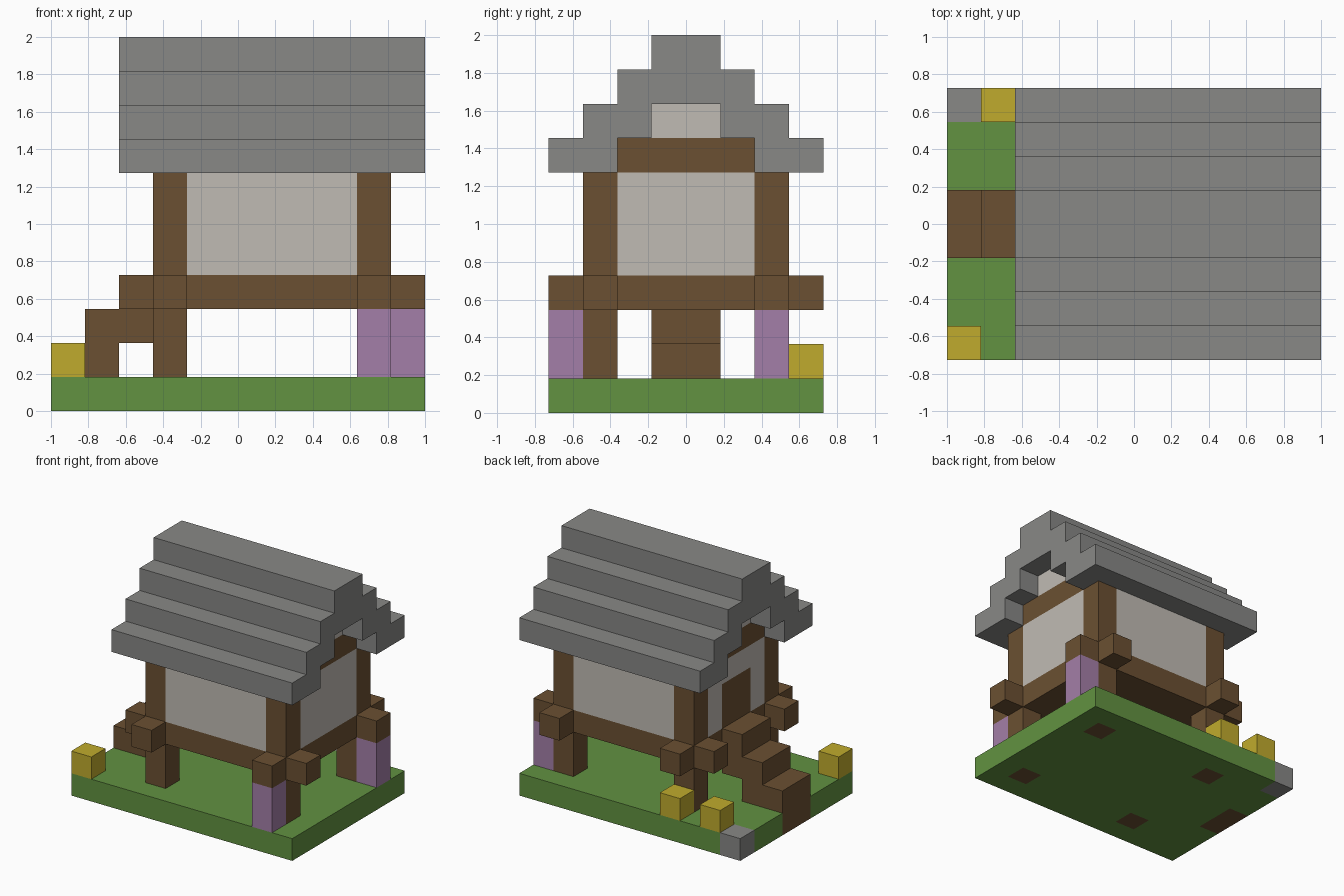
import bpy
import bmesh
from mathutils import Vector
from itertools import product

if "Cube" in bpy.data.objects:
    bpy.data.objects.remove(bpy.data.objects["Cube"], do_unlink=True)

U = 2 / 11                                   # edge of one block
ORIGIN = Vector((-1, -4 * U, 0))             # corner of the block grid


def linear(c):
    c /= 255
    return c / 12.92 if c <= 0.04045 else ((c + 0.055) / 1.055) ** 2.4


def material(name, *rgb):
    m = bpy.data.materials.new(name)
    m.use_nodes = True
    colour = [linear(c) for c in rgb] + [1]
    m.diffuse_color = colour
    bsdf = m.node_tree.nodes["Principled BSDF"]
    bsdf.inputs["Base Color"].default_value = colour
    bsdf.inputs["Roughness"].default_value = 0.9
    return m


grass = material("grass green", 98, 146, 65)
wood = material("wood brown", 107, 80, 50)
stone = material("stone grey", 136, 136, 134)
plaster = material("plaster white", 192, 187, 180)
purple = material("purple", 164, 127, 168)
yellow = material("yellow", 192, 171, 45)


def span(xs, ys, zs):
    """Set of grid cells; each argument is one index or an inclusive pair."""
    rs = [range(a, b + 1) for a, b in
          ((r if isinstance(r, tuple) else (r, r)) for r in (xs, ys, zs))]
    return set(product(*rs))


def build(name, cells, mat, merge=True):
    """Make one mesh from the outer faces of a set of cells."""
    bm = bmesh.new()
    for cell in cells:
        for axis, side in product(range(3), (0, 1)):
            near = list(cell)
            near[axis] += 2 * side - 1
            if tuple(near) in cells:
                continue
            u, v = (axis + 1) % 3, (axis + 2) % 3
            quad = []
            for du, dv in ((0, 0), (1, 0), (1, 1), (0, 1)):
                p = Vector(cell)
                p[axis] += side
                p[u] += du
                p[v] += dv
                quad.append(bm.verts.new(p * U + ORIGIN))
            bm.faces.new(quad if side else quad[::-1])
    bmesh.ops.remove_doubles(bm, verts=bm.verts, dist=U / 100)
    if merge:
        bmesh.ops.dissolve_limit(bm, angle_limit=0.02, verts=bm.verts, edges=bm.edges)
    mesh = bpy.data.meshes.new(name)
    bm.to_mesh(mesh)
    bm.free()
    mesh.materials.append(mat)
    obj = bpy.data.objects.new(name, mesh)
    bpy.context.collection.objects.link(obj)


# Steps rising to the door, the lowest one set into the ground
steps = span(0, (3, 4), (0, 1)) | span(1, (3, 4), (1, 2)) | span(2, (3, 4), (2, 3))
build("entrance_steps", steps, wood)

# Stilts, corner posts and the crossed beam ends at each corner
sunk = set(steps)
for x, side in ((3, "right"), (9, "left")):
    for y, end in ((1, "front"), (6, "back")):
        stilt = span(x, y, (0, 2))
        sunk |= stilt
        build(f"stilt_{end}_{side}", stilt, wood)
        build(f"corner_post_{end}_{side}", span(x, y, (4, 6)), wood)
        out_x = x - 1 if x == 3 else x + 1
        out_y = y - 1 if y == 1 else y + 1
        build(f"beam_end_x_{end}_{side}", span(out_x, y, 3), wood)
        build(f"beam_end_y_{end}_{side}", span(x, out_y, 3), wood)

# Ground with a corner stone
corner = span(0, 7, 0)
build("corner_stone", corner, stone)
build("ground", span((0, 10), (0, 7), 0) - sunk - corner, grass, merge=False)

# Raised floor
build("floor", span((3, 9), (1, 6), 3), wood)

# Walls between the posts, with the door in the right wall
door = span(3, (3, 4), (4, 5))
build("door", door, wood)
build("front_wall", span((4, 8), 1, (4, 6)), plaster)
build("back_wall", span((4, 8), 6, (4, 6)), plaster)
build("left_wall", span(9, (2, 5), (4, 6)), plaster)
build("right_wall", span(3, (2, 5), (4, 6)) - door, plaster)

# Gables
for x, side in ((3, "right"), (9, "left")):
    build(f"gable_beam_{side}", span(x, (2, 5), 7), wood)
    build(f"gable_panel_{side}", span(x, (3, 4), 8), plaster)

# Stepped roof, mirrored front to back
roof = set()
for i in range(4):
    for y in (i, 7 - i):
        roof |= span((2, 10), y, 7 + i)
        if i < 3:
            inner = y + 1 if y < 4 else y - 1
            roof |= span((2, 10), inner, 7 + i)
build("roof", roof, stone)

# Purple columns under two beam ends
build("purple_column_front", span(9, 0, (1, 2)), purple)
build("purple_column_back", span(10, 6, (1, 2)), purple)

# Yellow blocks on the grass
for i, (x, y) in enumerate(((0, 0), (1, 7), (3, 7))):
    build(f"yellow_block_{i + 1}", span(x, y, 1), yellow)
